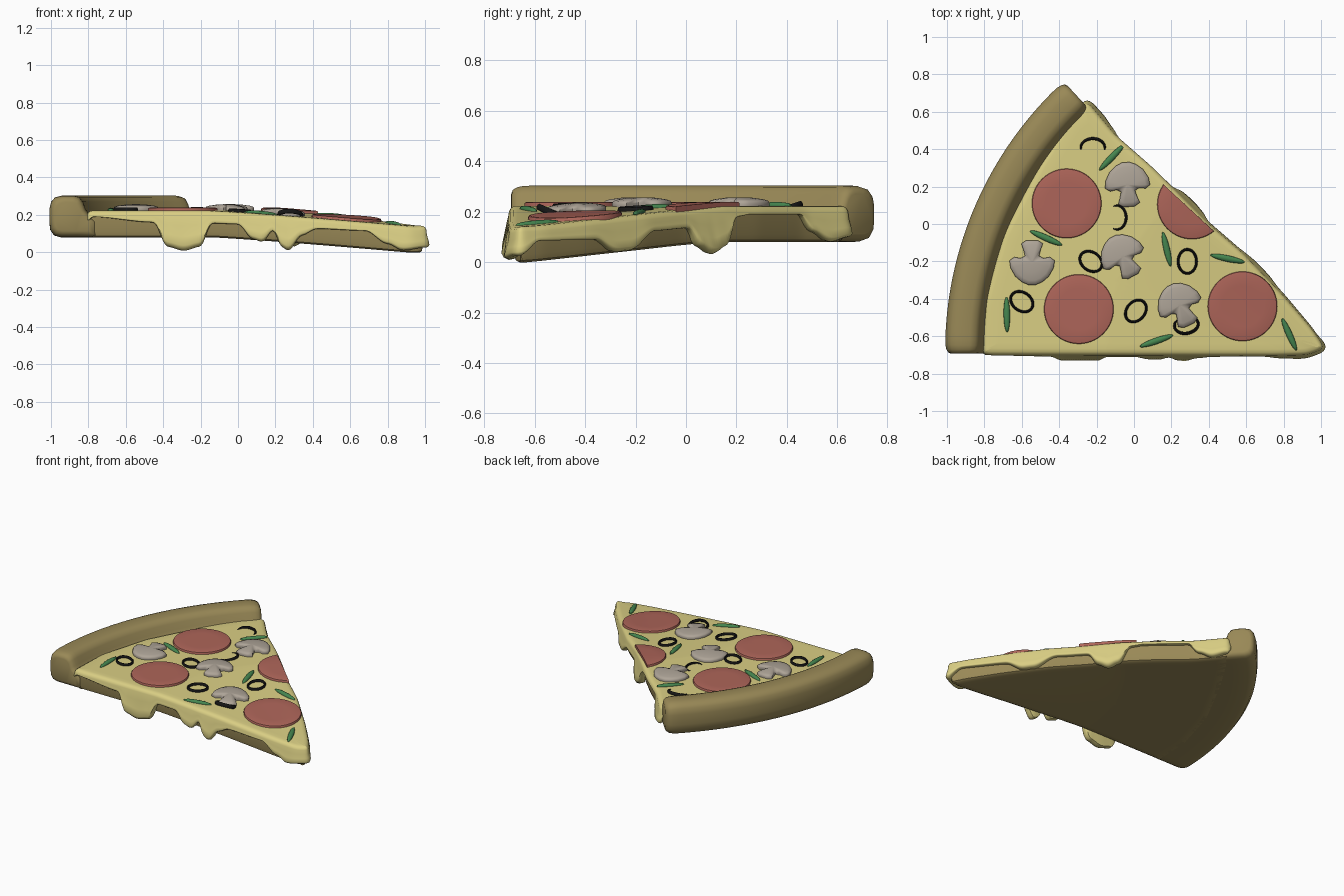
import bpy, bmesh
from math import sin, cos, pi, radians, hypot
from mathutils import Vector

if "Cube" in bpy.data.objects:
    bpy.data.objects.remove(bpy.data.objects["Cube"])

TIP = (0.95, -0.68)


def material(name, rgb):
    m = bpy.data.materials.new(name)
    m.diffuse_color = (*rgb, 1)
    m.use_nodes = True
    m.node_tree.nodes["Principled BSDF"].inputs["Base Color"].default_value = m.diffuse_color
    return m


CRUST = material("baked_crust", (0.32, 0.25, 0.095))
CHEESE = material("cheese", (0.70, 0.62, 0.23))
MEAT = material("pepperoni", (0.42, 0.13, 0.10))
GREEN = material("green_pepper", (0.06, 0.24, 0.08))
MUSH = material("mushroom", (0.42, 0.37, 0.31))
OLIVE = material("olive", (0.008, 0.008, 0.008))


def radius(x, y):
    return hypot(x - TIP[0], y - TIP[1])


def bend(x, y):
    # the slice droops toward its tip
    return -0.085 * (max(0, 1.1 - radius(x, y)) / 1.1) ** 1.15


def top(x, y):
    return 0.223 + bend(x, y)


def loft(name, rings, mat, closed=False, angle=40):
    bm = bmesh.new()
    vs = [[bm.verts.new(p) for p in ring] for ring in rings]
    n = len(vs[0])
    pairs = list(zip(vs, vs[1:])) + ([(vs[-1], vs[0])] if closed else [])
    for a, b in pairs:
        for i in range(n):
            j = (i + 1) % n
            bm.faces.new((a[i], a[j], b[j], b[i]))
    if not closed:
        bm.faces.new(vs[0])
        bm.faces.new(vs[-1])
    bmesh.ops.recalc_face_normals(bm, faces=bm.faces)
    me = bpy.data.meshes.new(name)
    bm.to_mesh(me)
    bm.free()
    ob = bpy.data.objects.new(name, me)
    bpy.context.collection.objects.link(ob)
    me.materials.append(mat)
    bpy.context.view_layer.objects.active = ob
    ob.select_set(True)
    bpy.ops.object.shade_smooth_by_angle(angle=radians(angle))
    ob.select_set(False)
    return ob


def ease(table, v):
    if v <= table[0][0]:
        return table[0][1]
    for (a, p), (b, q) in zip(table, table[1:]):
        if v <= b:
            t = (v - a) / (b - a)
            return p + (q - p) * t * t * (3 - 2 * t)
    return table[-1][1]


# slice outline, resampled and softened
corners = [(-.81, -.70), (.75, -.705), (.93, -.70), (1.02, -.665), (.95, -.56),
           (.8, -.385), (.58, -.155), (.4, .0), (.24, .16), (.1, .30), (-.1, .475),
           (-.25, .655), (-.33, .6), (-.5, .33), (-.7, -.05), (-.8, -.4)]
outline = []
for a, b in zip(corners, corners[1:] + corners[:1]):
    a, b = Vector(a), Vector(b)
    k = max(1, round((b - a).length / 0.012))
    outline += [a.lerp(b, i / k) for i in range(k)]
N = len(outline)
for _ in range(8):
    outline = [(outline[i - 1] + outline[i] * 2 + outline[(i + 1) % N]) / 4 for i in range(N)]
normals = []
for i in range(N):
    t = (outline[(i + 1) % N] - outline[i - 1]).normalized()
    normals.append(Vector((t.y, -t.x)))
centre = Vector((-.1, -.3))

# lower edge of the melted cheese: along x in front, along y at the back
front = [(-.8, .19), (-.45, .16), (-.38, .03), (-.29, .008), (-.2, .03), (-.14, .155),
         (0, .15), (.08, .07), (.13, .055), (.19, .12), (.23, .03), (.27, .008),
         (.34, .09), (.42, .125), (.68, .115), (.8, .045), (.88, .01), (1, .025)]
back = [(-.66, .025), (-.58, .085), (-.36, .09), (-.28, .04), (-.23, .045), (-.12, .125),
        (.01, .135), (.05, .06), (.1, .03), (.15, .06), (.2, .18), (.3, .2),
        (.45, .195), (.5, .12), (.57, .08), (.65, .1)]
edge = []
for p, nr in zip(outline, normals):
    if radius(*p) > 1.735 and p.x < -.27:
        edge.append(.17)
    elif nr.y < -.3:
        edge.append(ease(front, p.x))
    else:
        edge.append(ease(back, p.y))
edge = [(edge[i - 1] + edge[i] * 2 + edge[(i + 1) % N]) / 4 for i in range(N)]


def inset(off):
    return [p + n * off for p, n in zip(outline, normals)]


# cheese: top sheet, rounded rim, hanging drips, return underneath
rings = []
rim = inset(-.035)
for s in [.02] + [k / 12 for k in range(1, 13)]:
    rings.append([(q.x, q.y, top(q.x, q.y)) for q in (centre.lerp(p, s) for p in rim)])
for off, dz in ((-.018, -.003), (-.006, -.011), (0, -.024)):
    rings.append([(q.x, q.y, top(*p) + dz) for q, p in zip(inset(off), outline)])
for t, out in ((.3, .2), (.6, .7), (.85, 1), (.95, .7), (1, 0), (.97, -1), (.6, -1.4)):
    ring = []
    for p, n, e in zip(outline, normals, edge):
        z0 = top(*p) - .024
        depth = max(z0 - e, .01)
        off = out * min(.028, depth * .18) if out > 0 else out * .024
        q = p + n * off
        ring.append((q.x, q.y, z0 - depth * t))
    rings.append(ring)
loft("cheese", rings, CHEESE, angle=60)

# dough base under the cheese
rings = []
for s in [.02] + [k / 12 for k in range(1, 13)]:
    rings.append([(q.x, q.y, .08 + bend(*q)) for q in (centre.lerp(p, s) for p in inset(-.04))])
for off, z in ((-.026, .088), (-.02, .11), (-.02, .19), (-.035, .20)):
    rings.append([(q.x, q.y, z + bend(*q)) for q in inset(off)])
loft("dough_base", rings, CRUST)

# raised crust swept round the outer arc
section = [(1.70, .08), (1.80, .08), (1.90, .08), (1.935, .09), (1.955, .12), (1.96, .16), (1.96, .23),
           (1.95, .27), (1.93, .293), (1.89, .303), (1.83, .303), (1.80, .295),
           (1.78, .27), (1.765, .23), (1.745, .20), (1.70, .16)]
steps = [(180.4, .70), (180.2, .85), (179.7, .94), (179, .985), (178, 1)]
steps += [(178 - 43 * k / 40, 1) for k in range(1, 40)]
steps += [(135, 1), (134, .985), (133.3, .94), (132.8, .85), (132.6, .70)]
rings = []
for a, s in steps:
    ring = []
    for r, z in section:
        r, z = 1.85 + (r - 1.85) * s, .19 + (z - .19) * s
        ring.append((TIP[0] + r * cos(radians(a)), TIP[1] + r * sin(radians(a)), z))
    rings.append(ring)
loft("crust", rings, CRUST, angle=60)


def topping(name, x, y, rot, shape, layers, mat, angle=40):
    # stacks scaled copies of a flat shape, draped over the cheese
    c, s = cos(radians(rot)), sin(radians(rot))
    rings = []
    for k, h in layers:
        ring = []
        for u, v in shape:
            px, py = x + k * (u * c - v * s), y + k * (u * s + v * c)
            over = max(0, px * .68 + py * .733 - .262)   # trim at the cut edge
            px, py = px - over * .68, py - over * .733
            ring.append((px, py, top(px, py) + h))
        rings.append(ring)
    loft(name, rings, mat, angle=angle)


def ellipse(a, b, n):
    return [(a * cos(2 * pi * i / n), b * sin(2 * pi * i / n)) for i in range(n)]


# pepperoni
for i, (x, y) in enumerate([(-.36, .11), (-.295, -.455), (.58, -.44), (.31, .105)]):
    topping(f"pepperoni_{i}", x, y, 0, ellipse(.186, .186, 56),
            [(.9, -.03), (1, -.03), (1, .008), (.985, .013), (.95, .015), (.6, .015), (.2, .015)], MEAT)

# green pepper strips
for i, (x, y, rot) in enumerate([(-.12, .355, 46), (-.47, -.075, -24), (.175, -.135, -77),
                                 (.5, -.185, -12), (-.68, -.485, 91), (.12, -.625, 19),
                                 (.83, -.59, -66)]):
    topping(f"green_pepper_{i}", x, y, rot, ellipse(.094, .017, 24),
            [(.8, -.01), (1, 0), (.95, .006), (.75, .011), (.4, .014), (.1, .015)], GREEN)

# mushroom slices: cap and flared stem
half = [(.03, -.118), (.058, -.10), (.047, -.07), (.038, -.035), (.06, -.022), (.095, -.028),
        (.121, -.01), (.115, .03), (.09, .075), (.055, .105), (.02, .12)]
shape = half + [(-u, v) for u, v in reversed(half)]
for i, (x, y, rot) in enumerate([(-.545, -.205, 180), (-.035, .21, 5),
                                 (-.06, -.175, 28), (.245, -.435, 25)]):
    topping(f"mushroom_{i}", x, y, rot, shape,
            [(.9, -.02), (1, -.01), (1, .012), (.96, .020), (.8, .026), (.45, .032), (.1, .034)],
            MUSH, 60)

# olive rings: some lie flat, some are tipped into the cheese
for i, (x, y, rot, tilt) in enumerate([(-.6, -.415, -35, 0), (-.23, -.2, -35, 0), (.01, -.465, 50, 0),
                                       (.285, -.2, 90, 0), (-.22, .41, 0, 18),
                                       (-.09, .035, -90, 12), (.28, -.54, 190, 25)]):
    c, s, tl = cos(radians(rot)), sin(radians(rot)), radians(tilt)
    rings = []
    for a in range(40):
        ang = 2 * pi * a / 40
        ring = []
        for w, h in ellipse(.007, .013, 10):
            u, v = (.064 + w) * cos(ang), (.049 + w) * sin(ang)
            v, h = v * cos(tl) - h * sin(tl), v * sin(tl) + h * cos(tl)
            px, py = x + u * c - v * s, y + u * s + v * c
            ring.append((px, py, top(px, py) + h + (.003 if not tilt else -.008)
                         + (.012 if tilt == 25 else 0)))
        rings.append(ring)
    loft(f"olive_ring_{i}", rings, OLIVE, closed=True)
